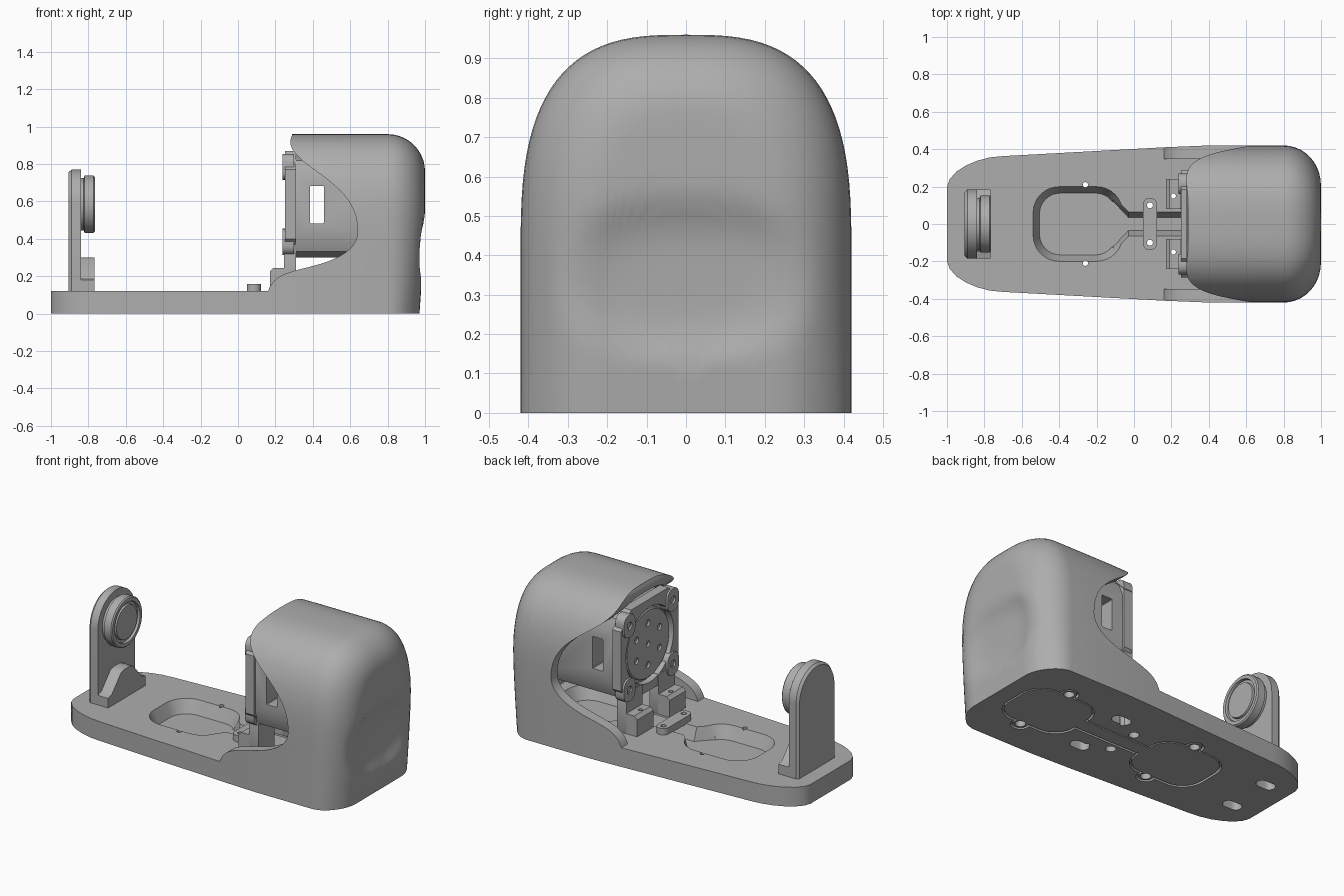
import bpy, bmesh, math
from mathutils import Vector
from mathutils.geometry import interpolate_bezier

cube = bpy.data.objects.get("Cube")
if cube:
    bpy.data.objects.remove(cube, do_unlink=True)

gray = bpy.data.materials.new("plain gray")
gray.use_nodes = True
gray.diffuse_color = (0.42, 0.42, 0.42, 1)
gray.node_tree.nodes["Principled BSDF"].inputs["Base Color"].default_value = (0.42, 0.42, 0.42, 1)


def finish(name, bm):
    bmesh.ops.recalc_face_normals(bm, faces=bm.faces)
    mesh = bpy.data.meshes.new(name)
    bm.to_mesh(mesh)
    bm.free()
    mesh.materials.append(gray)
    ob = bpy.data.objects.new(name, mesh)
    bpy.context.collection.objects.link(ob)
    return ob


def skin(name, rings, closed=True):
    """Bridge rings of points and cap both ends (open rings also get a floor)."""
    bm = bmesh.new()
    vs = [[bm.verts.new(p) for p in ring] for ring in rings]
    n = len(vs[0])
    for a, b in zip(vs, vs[1:]):
        for i in range(n if closed else n - 1):
            j = (i + 1) % n
            bm.faces.new((a[i], a[j], b[j], b[i]))
    bm.faces.new(vs[0])
    bm.faces.new(vs[-1])
    if not closed:
        bm.faces.new([r[0] for r in vs] + [r[-1] for r in reversed(vs)])
    return finish(name, bm)


def prism(name, axis, lo, hi, outline, outline_hi=None):
    place = {"x": lambda p, h: (h, p[0], p[1]),
             "y": lambda p, h: (p[0], h, p[1]),
             "z": lambda p, h: (p[0], p[1], h)}[axis]
    return skin(name, [[place(p, lo) for p in outline],
                       [place(p, hi) for p in outline_hi or outline]])


def rounded(cx, cy, hx, hy, r, seg=8):
    pts = []
    for k, (sx, sy) in enumerate(((1, 1), (-1, 1), (-1, -1), (1, -1))):
        for i in range(seg + 1):
            a = math.pi / 2 * (k + i / seg)
            pts.append((cx + sx * (hx - r) + r * math.cos(a),
                        cy + sy * (hy - r) + r * math.sin(a)))
    return pts


def circle(cx, cy, r, n=24):
    return [(cx + r * math.cos(2 * math.pi * i / n),
             cy + r * math.sin(2 * math.pi * i / n)) for i in range(n)]


def lathe(name, profile, cz):
    return skin(name, [[(x, y, z) for y, z in circle(0, cz, r, 48)] for x, r in profile])


def boolean(ob, cutter, op="DIFFERENCE"):
    mod = ob.modifiers.new("cut", "BOOLEAN")
    mod.operation, mod.solver, mod.object = op, "EXACT", cutter
    bpy.context.view_layer.objects.active = ob
    bpy.ops.object.modifier_apply(modifier=mod.name)
    bpy.data.objects.remove(cutter, do_unlink=True)


def drill(ob, axis, lo, hi, *outlines):
    for o in outlines:
        boolean(ob, prism("cutter", axis, lo, hi, o))


# Hood and base: one arched loft along x with a rounded, dented end
def arch(x, w, h, floor=0.0):
    pts = []
    for i in range(7):
        pts.append((w, floor + (0.42 * h - floor) * i / 7))
    for i in range(25):
        a = math.pi / 2 * i / 24
        pts.append((w * math.cos(a) ** 0.69, h * (0.42 + 0.58 * math.sin(a) ** 0.69)))
    pts += [(-y, z) for y, z in reversed(pts[:-1])]
    return [(x, y, z) for y, z in pts]


def end_rings(x_end, r, w, h, floor=0.0):
    rings = []
    for i in range(11):
        a = math.pi / 2 * i / 10
        d = r * (1 - math.cos(a))
        rings.append(arch(x_end - r + r * math.sin(a), w - d, h - d, floor))
    for k in range(1, 18):
        s = 1 - k / 18
        rings.append(arch(x_end, (w - r) * s, floor + (h - r - floor) * s, floor))
    return rings


def dent(p):
    x, y, z = p
    f = min(1, max(0, (x - 0.8) / 0.15))
    e = min(1, abs(y / 0.34) ** 2.5 + abs((z - 0.34) / 0.22) ** 2.5)
    s = 1 - e
    lean = 0.03 * max(0, 1 - z / 0.6) ** 1.5
    return (x - f * (lean + 0.035 * s * s * (3 - 2 * s)), y, z)


spans = [(-1, .2), (-.985, .24), (-.95, .28), (-.9, .312), (-.84, .338), (-.77, .356),
         (-.7, .363), (.16, .41), (.4, .42)]
body = skin("base_and_hood",
            [arch(x, w, 0.96) for x, w in spans]
            + [[dent(p) for p in ring] for ring in end_rings(1.0, 0.2, 0.42, 0.96)], False)
boolean(body, skin("cavity", [arch(0.1, 0.345, 0.905, 0.12)]
                   + end_rings(0.93, 0.16, 0.36, 0.905, 0.12), False))

# Swept opening edge seen from the side
edge = [(-1.2, 0.12)]
for seg in (((.16, .12), (.19, .2), (.24, .215), (.38, .25)),
            ((.38, .25), (.55, .29), (.64, .35), (.64, .44)),
            ((.64, .44), (.64, .62), (.50, .70), (.38, .79)),
            ((.38, .79), (.30, .85), (.26, .90), (.29, .955))):
    pts = interpolate_bezier(*[Vector((a, b, 0)) for a, b in seg], 14)
    edge += [(p.x, p.y) for p in pts[:-1]]
edge += [(.29, .955), (.29, 1.2), (-1.2, 1.2)]
drill(body, "y", -1, 1, edge)

# Tapered tray and wire channel in the base top
for cx in (-0.3, 0.62):
    boolean(body, prism("tray", "z", 0.04, 0.121, rounded(cx, 0, .205, .165, .11),
                        rounded(cx, 0, .24, .2, .14)))


def channel(m):
    half = [(-.16, .16 - m), (-.11, .15 - m), (-.03, .065 - m), (.42, .065 - m)]
    return half + [(x, -y) for x, y in reversed(half)]


boolean(body, prism("channel", "z", 0.04, 0.121, channel(.03), channel(0)))


# Underside cover with a fine groove round it
def cover_shapes(m):
    shapes = [rounded(cx, 0, .24 - m, .2 - m, .14 - m) for cx in (-.3, .62)]
    shapes.append(rounded(.16, 0, .3, .055 - m, .03))
    return shapes + [circle(x, s * .21, .055 - m) for x in (-.26, .645) for s in (-1, 1)]


drill(body, "z", -0.1, 0.02, *cover_shapes(0))
parts = [prism("bottom_cover", "z", 0.002, 0.0205, o) for o in cover_shapes(.012)]
cover = parts[0]
for extra in parts[1:]:
    boolean(cover, extra, "UNION")

# Screw holes and underside slots
for s in (-1, 1):
    for ob in (body, cover):
        drill(ob, "z", -0.1, 0.2, circle(-.26, s * .21, .014))
        drill(ob, "z", -0.1, 0.07, circle(-.26, s * .21, .03), circle(.645, s * .21, .03))
    drill(body, "z", -0.1, 0.2, circle(.085, s * .1, .016), circle(.21, s * .15, .014))
    drill(body, "z", -0.1, 0.05, circle(.085, s * .1, .03))
    drill(body, "z", -0.1, 0.08, rounded(.243, s * .18, .06, .035, .034),
          rounded(-.83, s * .145, .06, .035, .034))

# Wire clamp
clamp = prism("wire_clamp", "z", 0.115, 0.16, rounded(.085, 0, .038, .14, .037))
drill(clamp, "z", 0, 1, circle(.085, .1, .016), circle(.085, -.1, .016))

# Motor body with a slot straight through
CZ = 0.585
motor = prism("motor_body", "x", 0.3, 0.74, rounded(0, .575, .27, .275, .11, 2))
drill(motor, "y", -1, 1, rounded(.422, .583, .037, .1, .004, 1))

# Motor flange, rotor face, corner pads and feet
flange = prism("motor_flange", "x", 0.25, 0.31, rounded(0, CZ, .285, .285, .1, 1))
drill(flange, "x", 0.2, 0.29, circle(0, CZ, .235, 48))
rotor = lathe("motor_rotor", [(.3, .215), (.268, .215), (.262, .208), (.262, .02)], CZ)
drill(rotor, "x", 0.2, 0.275, circle(0, CZ, .018, 16),
      *[circle(.13 * math.cos(a), CZ + .13 * math.sin(a), .02, 16)
        for a in [math.tau * (k + .5) / 6 for k in range(6)]])
for s in (-1, 1):
    for z in (.385, .785):
        pad = prism("corner_pad", "x", .238, .3, rounded(s * .215, z, .055, .07, .045, 4))
        drill(pad, "x", 0, .27, circle(s * .215, z, .024, 16))
    prism("flange_leg", "x", 0.245, 0.31, rounded(s * .16, .24, .08, .13, .01, 2))
    foot = prism("motor_foot", "y", s * .16 - .08, s * .16 + .08,
                 [(.17, .115), (.17, .225), (.19, .245), (.25, .245), (.25, .115)])
    drill(foot, "z", 0, 1, circle(.21, s * .15, .014, 16))

# End post with gusset and idler disc
post = [(-.185, .115), (.185, .115)] + [
    (.185 * math.cos(a), CZ + .185 * math.sin(a)) for a in
    [math.pi * i / 32 for i in range(33)]]
inner = [(y * .93, CZ + (z - CZ) * (.93 if z > CZ else 1)) for y, z in post]
skin("end_post", [[(x, y, z) for y, z in o] for x, o in
                  ((-.905, inner), (-.89, post), (-.84, post))])
prism("post_gusset", "x", -.85, -.768, [(-.185, .115), (.185, .115), (.185, .18), (.15, .19),
                                       (.06, .29), (.03, .3), (-.03, .3), (-.06, .29),
                                       (-.15, .19), (-.185, .18)])
lathe("idler_disc", [(-.85, .14), (-.825, .14), (-.82, .153), (-.772, .153), (-.765, .146),
                     (-.765, .125), (-.78, .122), (-.78, .106), (-.768, .103), (-.768, .01)], CZ)

# Smooth shading with crisp edges
bpy.ops.object.select_all(action="DESELECT")
for ob in bpy.context.collection.objects:
    if ob.type == "MESH":
        ob.select_set(True)
        bpy.context.view_layer.objects.active = ob
bpy.ops.object.shade_smooth_by_angle(angle=math.radians(32))
